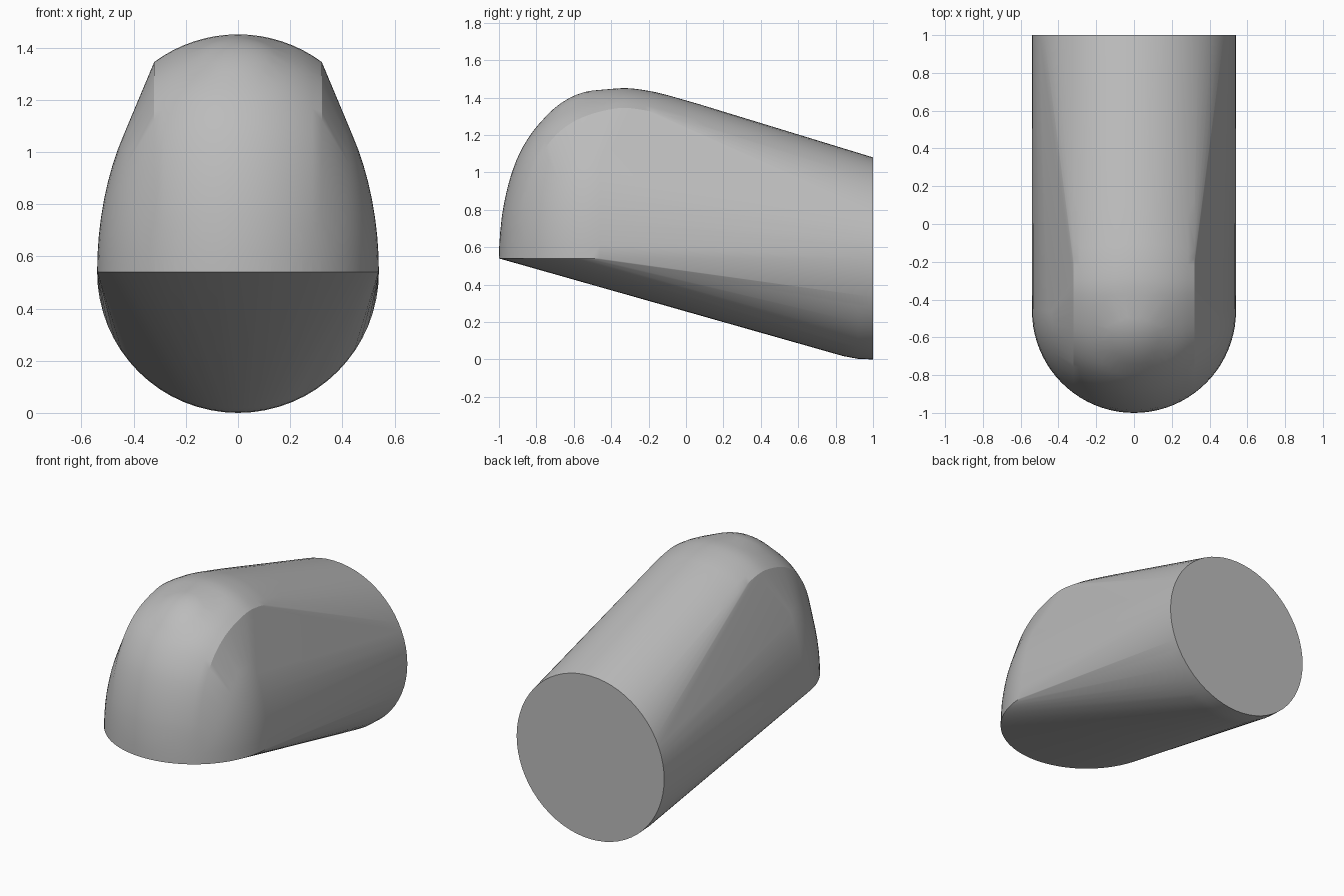
import bpy, bmesh
from math import sin, cos, pi, radians
from mathutils import Vector

if "Cube" in bpy.data.objects:
    bpy.data.objects.remove(bpy.data.objects["Cube"])

R = 0.54           # radius of the tube, nose and roof
NOSE_Y = -0.46     # centre of the rounded nose

grey = bpy.data.materials.new("plain grey")
grey.use_nodes = True
grey.diffuse_color = (0.5, 0.5, 0.5, 1)
grey.node_tree.nodes["Principled BSDF"].inputs["Base Color"].default_value = (0.5, 0.5, 0.5, 1)

bm = bmesh.new()

# Round back opening, with a short rounded heel below
for i in range(64):
    a = 2 * pi * i / 64
    bm.verts.new((R * cos(a), 1, R + R * sin(a)))
    if sin(a) < -0.2:
        for y, r in ((0.92, 0.537), (0.84, 0.522)):
            bm.verts.new((r * cos(a), y, R + r * sin(a)))

# Domed nose: forward half of a tall ellipsoid above the flat rim
for j in range(20):
    t = pi / 2 * j / 20
    for i in range(41):
        a = pi + pi * i / 40
        bm.verts.new((R * cos(t) * cos(a), NOSE_Y + R * cos(t) * sin(a), R + 0.9 * sin(t)))

# Roof band: an arc swept over the nose and along the top
key = [Vector(p) for p in ((-1, 0.54), (-0.985, 0.76), (-0.94, 0.97), (-0.87, 1.14),
                           (-0.76, 1.285), (-0.6, 1.39), (-0.38, 1.448),
                           (-0.2, 1.436), (0, 1.385), (0.3, 1.295))]
path = []
for i in range(len(key) - 1):
    a, b = key[max(i - 1, 0)], key[i]
    c, d = key[i + 1], key[min(i + 2, len(key) - 1)]
    for s in range(4):
        t = s / 4
        path.append(0.5 * (2 * b + (c - a) * t + (2 * a - 5 * b + 4 * c - d) * t * t
                           + (3 * b - a - 3 * c + d) * t ** 3))
for i, p in enumerate(path):
    tan = (path[min(i + 1, len(path) - 1)] - path[max(i - 1, 0)]).normalized()
    if i == 0:
        tan = Vector((0, 1))
    inward = Vector((tan.y, -tan.x))
    for k in range(-8, 9):
        a = radians(36.5) * k / 8
        q = p + inward * R * (1 - cos(a))
        bm.verts.new((R * sin(a), q.x, q.y))

# Stretch one skin over all the curves
hull = bmesh.ops.convex_hull(bm, input=bm.verts)
loose = {g for g in hull["geom_interior"] + hull["geom_unused"] if isinstance(g, bmesh.types.BMVert)}
bmesh.ops.delete(bm, geom=list(loose), context='VERTS')
bmesh.ops.dissolve_limit(bm, angle_limit=radians(0.5), verts=bm.verts, edges=bm.edges)
bmesh.ops.recalc_face_normals(bm, faces=bm.faces)

mesh = bpy.data.meshes.new("hood_shell")
bm.to_mesh(mesh)
bm.free()
mesh.materials.append(grey)
shell = bpy.data.objects.new("hood_shell", mesh)
bpy.context.collection.objects.link(shell)
bpy.context.view_layer.objects.active = shell
shell.select_set(True)
bpy.ops.object.shade_smooth_by_angle(angle=radians(22))
